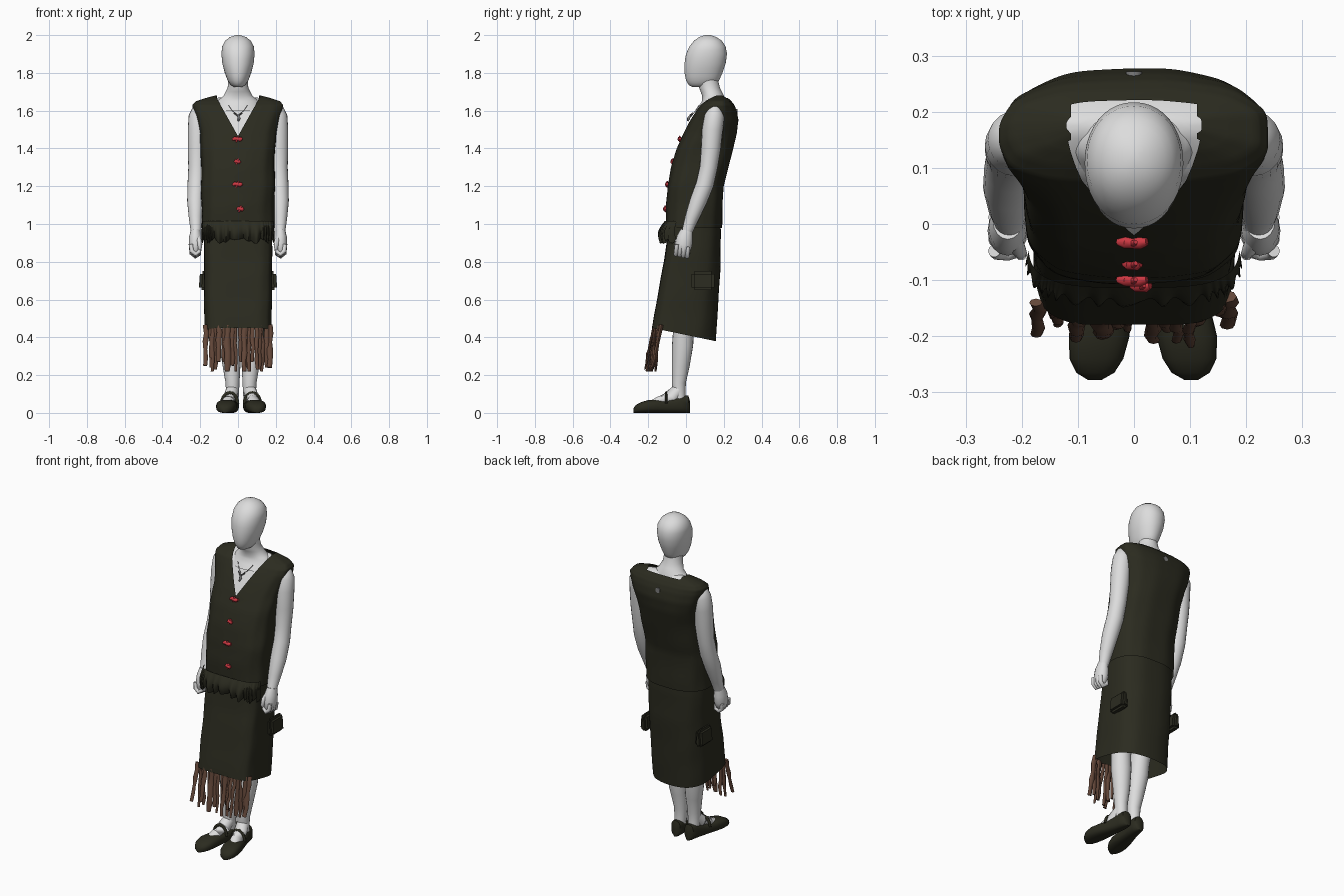
import bpy, bmesh, math, random
from mathutils import Vector

if "Cube" in bpy.data.objects:
    bpy.data.objects.remove(bpy.data.objects["Cube"])
random.seed(4)


def material(name, col):
    m = bpy.data.materials.new(name)
    m.diffuse_color = (*col, 1)
    m.use_nodes = True
    m.node_tree.nodes["Principled BSDF"].inputs["Base Color"].default_value = m.diffuse_color
    return m


SKIN = material("pale mannequin", (0.72, 0.72, 0.72))
CLOTH = material("dark olive cloth", (0.024, 0.024, 0.014))
BROWN = material("brown fringe", (0.13, 0.065, 0.042))
RED = material("red toggles", (0.62, 0.04, 0.055))
GREY = material("grey metal", (0.2, 0.2, 0.2))


def finish(name, bm, mat, angle=50):
    bmesh.ops.recalc_face_normals(bm, faces=bm.faces)
    me = bpy.data.meshes.new(name)
    bm.to_mesh(me)
    bm.free()
    me.materials.append(mat)
    me.shade_smooth()
    me.set_sharp_from_angle(angle=math.radians(angle))
    ob = bpy.data.objects.new(name, me)
    bpy.context.collection.objects.link(ob)
    return ob


def spow(v, p):
    return math.copysign(abs(v) ** (2 / p), v)


def skin_rings(bm, rings, caps=True):
    vs = [[bm.verts.new(p) for p in r] for r in rings]
    n = len(vs[0])
    for a, b in zip(vs, vs[1:]):
        for i in range(n):
            j = (i + 1) % n
            bm.faces.new((a[i], a[j], b[j], b[i]))
    if caps:
        bm.faces.new(vs[0])
        bm.faces.new(vs[-1])


def subdivide(rows, k):
    out = []
    for a, b in zip(rows, rows[1:]):
        out += [[u + (v - u) * s / k for u, v in zip(a, b)] for s in range(k)]
    return out + [list(rows[-1])]


def loft(rows, n=40, p=2, back=None, k=1, wrinkle=0, caps=True, slope=0):
    """rows: z, front y, back y, half width; p and back set the corner squareness; slope tilts the lowest ring"""
    bm = bmesh.new()
    rings = []
    rows = subdivide(rows, k)
    z0, z1 = rows[0][0], rows[-1][0]
    for z, y0, y1, rx in rows:
        ring = []
        for i in range(n):
            t = math.tau * i / n
            w = 1 + wrinkle * (math.sin(4 * t + 13 * z) * math.sin(7 * t - 17 * z) + 0.5 * math.sin(23 * z + 2 * t))
            q = back if back and i < n / 2 else p
            c, s = spow(math.cos(t), q), spow(math.sin(t), q)
            y = (y0 + y1) / 2 + (y1 - y0) / 2 * s * w
            ring.append((rx * c * w, y, z + slope * s * (z1 - z) / (z1 - z0)))
        rings.append(ring)
    skin_rings(bm, rings, caps)
    return bm


def tube(bm, path, n=16, flat=1):
    """path: x, y, z, radius"""
    pts = [Vector(q[:3]) for q in path]
    rings = []
    for i, c in enumerate(pts):
        d = (pts[min(i + 1, len(pts) - 1)] - pts[max(i - 1, 0)]).normalized()
        u = d.cross(Vector((0, 1, 0)) if abs(d.y) < 0.8 else Vector((1, 0, 0))).normalized()
        v = d.cross(u)
        r = path[i][3]
        rings.append([c + r * (u * math.cos(math.tau * j / n) + flat * v * math.sin(math.tau * j / n))
                      for j in range(n)])
    skin_rings(bm, rings)


def tubes(name, paths, mat, n=16, flat=1):
    bm = bmesh.new()
    for q in paths:
        tube(bm, q, n, flat)
    return finish(name, bm, mat)


# head, neck and torso
finish("head", loft([(1.725, .035, .12, .02), (1.735, .015, .15, .038), (1.76, 0, .175, .055),
                     (1.80, -.008, .193, .07), (1.85, -.008, .21, .083), (1.90, 0, .217, .088),
                     (1.94, .018, .21, .084), (1.97, .042, .19, .068), (1.99, .07, .16, .042),
                     (2.0, .1, .13, .012)], p=2.1, k=2), SKIN)
finish("neck", loft([(1.60, .05, .22, .13), (1.65, .085, .21, .11), (1.68, .085, .20, .075),
                     (1.72, .07, .18, .055), (1.78, .06, .165, .05)], k=2), SKIN)
VEST = [(.98, -.105, .19, .195), (1.1, -.105, .195, .193), (1.2, -.097, .20, .195), (1.3, -.077, .225, .195),
        (1.4, -.05, .25, .197), (1.48, -.013, .27, .203), (1.55, .025, .277, .222), (1.60, .055, .267, .237),
        (1.63, .075, .255, .24), (1.65, .1, .24, .222), (1.667, .125, .222, .17), (1.68, .15, .205, .12)]
finish("torso", loft([(z - .01, a + .008, b - .016, w - .02) for z, a, b, w in VEST[3:]],
                     n=80, p=2.8, back=2.5, k=2), SKIN)

# vest: shell cut along the V opening and the neck hole
bm = loft(VEST, n=128, p=3.1, back=2.6, k=4, wrinkle=.012, caps=False)
SLOPE, VZ, NX, NZ = .56, 1.465, .112, 1.668
for co, no in [((0, 0, VZ), (1, 0, -SLOPE)), ((0, 0, VZ), (1, 0, SLOPE)), ((NX, 0, 0), (1, 0, 0)),
               ((-NX, 0, 0), (1, 0, 0)), ((0, 0, NZ), (0, 0, 1))]:
    geom = bm.verts[:] + bm.edges[:] + bm.faces[:]
    bmesh.ops.bisect_plane(bm, geom=geom, plane_co=co, plane_no=no, dist=1e-5)
gone = []
for f in bm.faces:
    x, y, z = f.calc_center_median()
    vee = y < .15 and abs(x) < (z - VZ) * SLOPE
    if vee or (z > NZ and abs(x) < NX and y > .1):
        gone.append(f)
bmesh.ops.delete(bm, geom=gone, context='FACES')
finish("vest", bm, CLOTH)

# skirt: square front, rounder back, hem dropping toward the back
finish("skirt", loft([(.415, -.18, .157, .178), (.6, -.15, .17, .179), (.8, -.115, .183, .18),
                      (.95, -.095, .185, .18), (1.05, -.09, .18, .18)],
                     n=96, p=4.6, back=2.6, k=8, wrinkle=.007, caps=False, slope=-.035), CLOTH)


def front_arc(u, rx, y0, y1, p):
    t = math.pi * (1.5 + .47 * u)
    return rx * spow(math.cos(t), p), (y0 + y1) / 2 + (y1 - y0) / 2 * spow(math.sin(t), p)


# gathered frill across the front of the vest hem
bm = bmesh.new()
rows = []
M, R = 150, 6
for r in range(R + 1):
    s = r / R
    row = []
    for i in range(M + 1):
        u = 2 * i / M - 1
        pleat = math.sin(i * .7 + 2 * math.sin(i * .17))
        out = .016 * math.sin(s * 2.6) + .008 * pleat * s
        x, y = front_arc(u, .188 + out * .3, -.113 - out * 1.7, .06, 3.4)
        row.append(bm.verts.new((x, y, 1.015 - s * (.105 + .01 * math.sin(i * .23) + .006 * pleat))))
    rows.append(row)
for a, b in zip(rows, rows[1:]):
    for i in range(M):
        bm.faces.new((a[i], a[i + 1], b[i + 1], b[i]))
finish("vest_frill", bm, CLOTH)

# ragged hanging fringe below the front hem
strips = []
for i in range(20):
    u = -1 + 2 * i / 19
    x = .168 * u + random.uniform(-.006, .006)
    y = -.171 + .03 * abs(u) ** 6 + random.uniform(0, .012)
    end = random.choice((.22, .23, .24, .25, .27))
    r = random.uniform(.01, .017)
    lean = random.uniform(-.06, .005)
    path = []
    for s in (0, .2, .4, .6, .8, 1):
        path.append((x + random.uniform(-.004, .004), y + lean * s + random.uniform(-.006, .006) * s,
                     .465 + (end - .465) * s, r * random.uniform(.75, 1.2) * (.7 if s == 1 else 1)))
    strips.append(path)
tubes("fringe", strips, BROWN, n=8, flat=.6)

# red knotted toggles down the vest front
for k, (z, y, w) in enumerate([(1.45, -.032, .026), (1.33, -.07, .015), (1.21, -.099, .026), (1.08, -.109, .017)]):
    x = .012 if k == 3 else -.003
    tubes(f"toggle_{k + 1}", [[(x - w, y, z - .004, .006), (x - w * .5, y - .001, z + .003, .011),
                               (x, y - .003, z, .009), (x + w * .5, y - .001, z - .002, .012),
                               (x + w, y, z + .003, .007)],
                              [(x - .008, y, z - .016, .004), (x, y - .004, z, .008), (x + .006, y, z + .016, .004)]],
          RED, n=8)

# necklace and pendant
tubes("necklace", [[(-.05, .07, 1.63, .0015), (-.03, .05, 1.60, .0015), (0, .032, 1.575, .0015),
                    (.03, .05, 1.60, .0015), (.05, .07, 1.63, .0015)],
                   [(-.022, .034, 1.588, .003), (0, .024, 1.572, .006), (.022, .034, 1.588, .003)],
                   [(0, .026, 1.58, .004), (.006, .014, 1.56, .008), (.002, .010, 1.545, .004)]], GREY, n=8)

# small keyhole in the back of the vest
tubes("back_keyhole", [[(0, .262, 1.595, .015), (0, .272, 1.595, .015)]], GREY, n=14)

for side, tag in ((-1, "left"), (1, "right")):
    # arm, fist, fingers and thumb
    tubes(f"{tag}_arm", [[(side * x, y, z, r) for x, y, z, r in
          [(.19, .155, 1.63, .02), (.198, .153, 1.61, .042), (.208, .15, 1.57, .053), (.211, .14, 1.5, .055),
           (.214, .132, 1.4, .052), (.216, .12, 1.3, .047), (.22, .1, 1.21, .047), (.224, .065, 1.12, .045),
           (.224, .03, 1.03, .036), (.222, .006, .96, .028), (.222, -.006, .93, .030)]]], SKIN, n=20)
    hx = side * .225
    tubes(f"{tag}_hand", [[(hx, .004, .965, .026), (hx, -.006, .93, .034), (hx, -.012, .89, .036),
                           (hx, -.018, .855, .03), (hx, -.02, .835, .015)]], SKIN, flat=1.25)
    fingers = []
    for k in range(4):
        y = -.048 + .02 * k
        z = .862 - .004 * k
        fingers.append([(hx + side * .024, y, z + .03, .011), (hx + side * .02, y - .004, z - .005, .012),
                        (hx, y - .006, z - .022, .012), (hx - side * .02, y, z - .008, .011),
                        (hx - side * .022, y, z + .015, .007)])
    fingers.append([(hx - side * .01, -.02, .94, .014), (hx - side * .02, -.046, .91, .013),
                    (hx - side * .024, -.054, .875, .011), (hx - side * .022, -.05, .86, .005)])
    tubes(f"{tag}_fingers", fingers, SKIN, n=10)

    # leg and instep
    def at(x):
        return .016 + side * x
    tubes(f"{tag}_leg", [[(at(.085), .03, .85, .075), (at(.075), .01, .6, .065), (at(.066), -.012, .45, .055),
                          (at(.06), -.018, .36, .056), (at(.05), -.028, .25, .047), (at(.045), -.038, .16, .037),
                          (at(.045), -.036, .10, .034), (at(.046), -.03, .04, .03)]], SKIN, n=20)
    tubes(f"{tag}_foot", [[(at(.045), -.035, .125, .034), (at(.055), -.08, .085, .037), (at(.066), -.13, .056, .036),
                           (at(.08), -.18, .035, .03)]], SKIN)

    # flat shoe with a strap
    bm = bmesh.new()
    rings = []
    for y, cx, hw, h in [(.022, .042, .012, .06), (.012, .044, .03, .092), (-.02, .046, .036, .092),
                         (-.06, .052, .039, .078), (-.1, .06, .043, .068), (-.15, .07, .05, .07),
                         (-.2, .078, .054, .068), (-.24, .083, .048, .056), (-.265, .085, .034, .042),
                         (-.278, .086, .012, .025)]:
        rings.append([(at(cx) + hw * spow(math.cos(math.tau * j / 24), 2.6), y,
                       h / 2 + h / 2 * spow(math.sin(math.tau * j / 24), 2.6)) for j in range(24)])
    skin_rings(bm, rings)
    finish(f"{tag}_shoe", bm, CLOTH)
    arc = [math.pi * q / 10 for q in range(11)]
    tubes(f"{tag}_shoe_strap", [[(at(.06 + .042 * math.cos(a)), -.105, .05 + .056 * math.sin(a), .009)
                                 for a in arc]], CLOTH, n=8, flat=.7)

    # bulging side pocket on the skirt
    bm = bmesh.new()
    bmesh.ops.create_cube(bm, size=1)
    for v in bm.verts:
        low = v.co.z < 0
        v.co = (side * .183 + v.co.x * (.05 if low else .036), .09 + v.co.y * .12, .7 + v.co.z * .1)
    bmesh.ops.bevel(bm, geom=bm.edges[:], offset=.014, segments=4, affect='EDGES')
    finish(f"{tag}_pocket", bm, CLOTH, 80)
